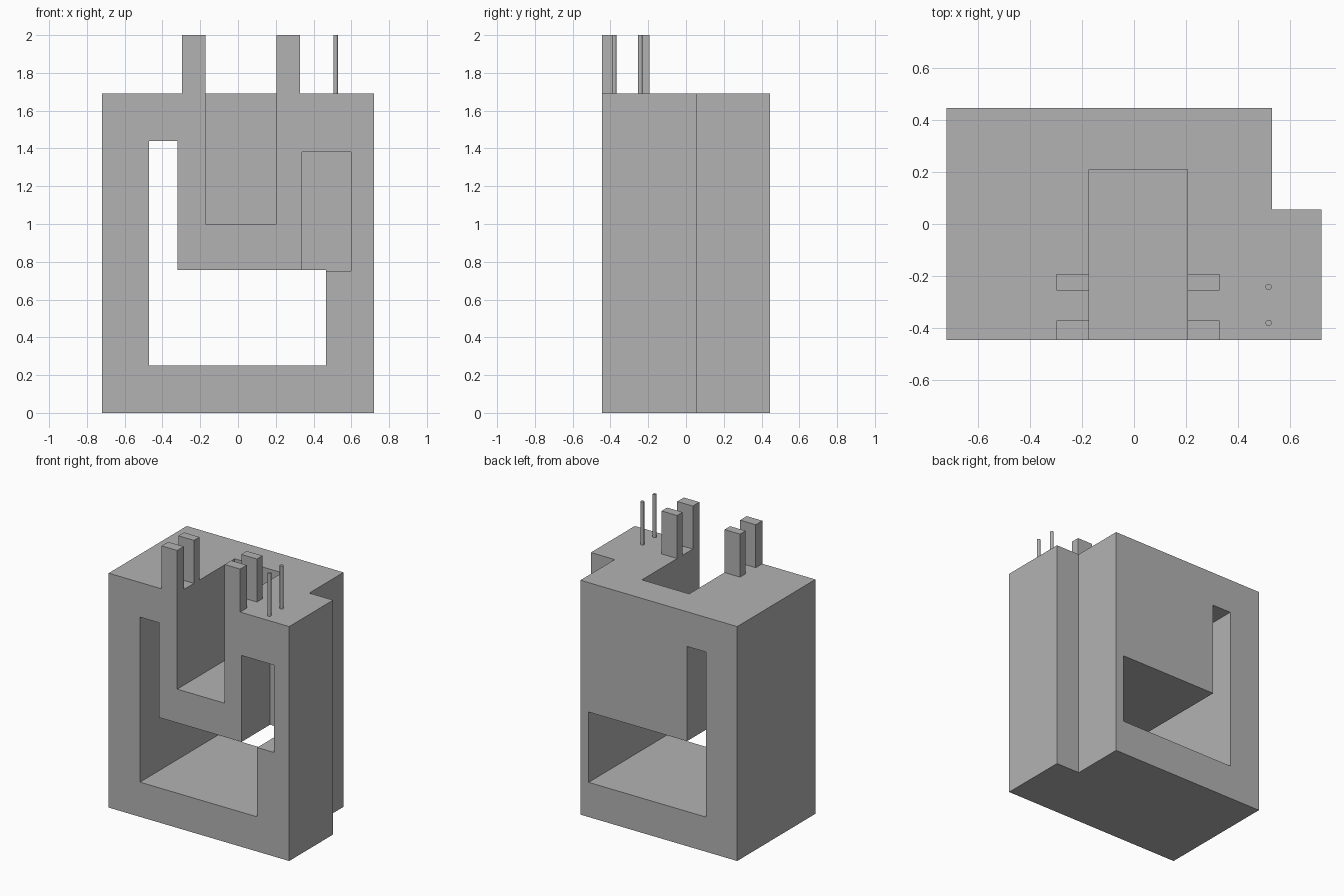
import bpy
import bmesh

if "Cube" in bpy.data.objects:
    bpy.data.objects.remove(bpy.data.objects["Cube"], do_unlink=True)

grey = bpy.data.materials.new("plain grey")
grey.use_nodes = True
grey.diffuse_color = (0.45, 0.45, 0.45, 1)
grey.node_tree.nodes["Principled BSDF"].inputs["Base Color"].default_value = (0.45, 0.45, 0.45, 1)

FRONT, BACK, TOP, TIP = -0.445, 0.445, 1.69, 2.0
OVER = 0.1  # how far cutters reach past the body


def prism(name, base, offset):
    """Closed solid made by sweeping a flat outline along an offset."""
    bm = bmesh.new()
    face = bm.faces.new([bm.verts.new(p) for p in base])
    swept = bmesh.ops.extrude_face_region(bm, geom=[face])["geom"]
    moved = [g for g in swept if isinstance(g, bmesh.types.BMVert)]
    bmesh.ops.translate(bm, verts=moved, vec=offset)
    bmesh.ops.recalc_face_normals(bm, faces=bm.faces)
    mesh = bpy.data.meshes.new(name)
    bm.to_mesh(mesh)
    bm.free()
    mesh.materials.append(grey)
    ob = bpy.data.objects.new(name, mesh)
    bpy.context.collection.objects.link(ob)
    return ob


def box(name, x0, x1, y0, y1, z0, z1):
    base = [(x0, y0, z0), (x1, y0, z0), (x1, y1, z0), (x0, y1, z0)]
    return prism(name, base, (0, 0, z1 - z0))


def cut(target, cutter):
    cutter.hide_render = True
    mod = target.modifiers.new("cut", 'BOOLEAN')
    mod.operation = 'DIFFERENCE'
    mod.solver = 'EXACT'
    mod.object = cutter
    bpy.context.view_layer.objects.active = target
    bpy.ops.object.modifier_apply(modifier=mod.name)
    bpy.data.objects.remove(cutter, do_unlink=True)


# Housing block with a notched rear corner
plan = [(-0.72, FRONT), (0.72, FRONT), (0.72, 0.055), (0.53, 0.055), (0.53, BACK), (-0.72, BACK)]
housing = prism("housing", [(x, y, 0) for x, y in plan], (0, 0, TOP))

# L-shaped window running from front to back
window = [(-0.47, 0.25), (0.465, 0.25), (0.465, 0.757), (-0.32, 0.757), (-0.32, 1.44), (-0.47, 1.44)]
cut(housing, prism("window_cutter", [(x, FRONT - OVER, z) for x, z in window],
                   (0, BACK - FRONT + 2 * OVER, 0)))

# Central slot, open at the front and top
cut(housing, box("slot_cutter", -0.173, 0.205, FRONT - OVER, 0.21, 1.0, TOP + OVER))

# Blind pocket in the front face
cut(housing, box("pocket_cutter", 0.34, 0.597, FRONT - OVER, -0.12, 0.75, 1.38))

# Upright tabs on both sides of the slot
for side, x0, x1 in (("right", -0.297, -0.173), ("left", 0.205, 0.329)):
    for row, y0, y1 in (("front", FRONT, -0.37), ("rear", -0.255, -0.192)):
        box(f"{row}_{side}_tab", x0, x1, y0, y1, TOP, TIP)

# Thin round pins
for row, y in (("front", -0.38), ("rear", -0.242)):
    bpy.ops.mesh.primitive_cylinder_add(vertices=24, radius=0.012, depth=TIP - TOP,
                                        location=(0.517, y, (TOP + TIP) / 2))
    pin = bpy.context.object
    pin.name = f"{row}_pin"
    pin.data.materials.append(grey)
    bpy.ops.object.shade_smooth_by_angle()
